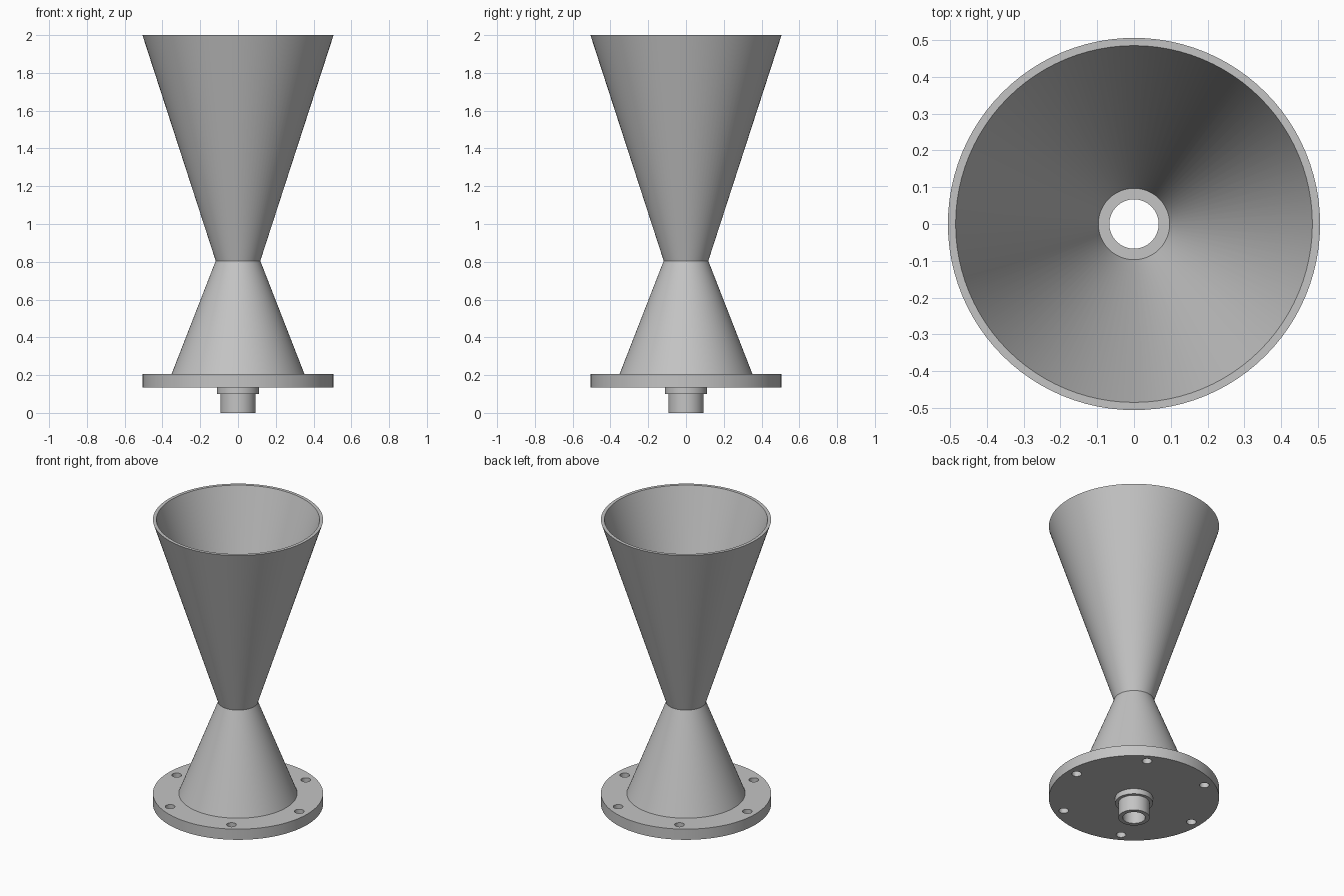
import bpy
import bmesh
import math
from mathutils import Matrix

SEGMENTS = 96
BORE = 0.067

cube = bpy.data.objects.get("Cube")
if cube:
    bpy.data.objects.remove(cube, do_unlink=True)

grey = bpy.data.materials.new("plain grey")
grey.use_nodes = True
grey.diffuse_color = (0.55, 0.55, 0.55, 1)
grey.node_tree.nodes["Principled BSDF"].inputs["Base Color"].default_value = (0.55, 0.55, 0.55, 1)


def finish(name, bm):
    """Turn a bmesh into a grey object."""
    mesh = bpy.data.meshes.new(name)
    bmesh.ops.recalc_face_normals(bm, faces=bm.faces)
    bm.to_mesh(mesh)
    bm.free()
    mesh.materials.append(grey)
    obj = bpy.data.objects.new(name, mesh)
    bpy.context.collection.objects.link(obj)
    return obj


def smooth(obj):
    bpy.ops.object.select_all(action='DESELECT')
    obj.select_set(True)
    bpy.context.view_layer.objects.active = obj
    bpy.ops.object.shade_smooth_by_angle(angle=math.radians(30))


def lathe(name, profile):
    """Spin a closed (radius, height) loop around z."""
    bm = bmesh.new()
    verts = [bm.verts.new((r, 0, z)) for r, z in profile]
    edges = [bm.edges.new((v, verts[i - 1])) for i, v in enumerate(verts)]
    bmesh.ops.spin(bm, geom=verts + edges, cent=(0, 0, 0), axis=(0, 0, 1),
                   angle=math.tau, steps=SEGMENTS, use_merge=True)
    bmesh.ops.remove_doubles(bm, verts=bm.verts, dist=1e-5)
    obj = finish(name, bm)
    smooth(obj)
    return obj


def tube(name, radius, bottom, top):
    return lathe(name, [(BORE, bottom), (radius, bottom), (radius, top), (BORE, top)])


# Flared upper horn and the conical pedestal below it
lathe("upper_horn", [(0.118, 0.805), (0.506, 2.0), (0.485, 2.0), (0.097, 0.805)])
lathe("lower_cone", [(BORE, 0.205), (0.352, 0.205), (0.118, 0.805), (BORE, 0.805)])

# Flange, collar and outlet pipe
flange = tube("flange", 0.506, 0.135, 0.205)
tube("collar", 0.112, 0.1, 0.135)
tube("outlet_pipe", 0.093, 0.0, 0.1)

# Six bolt holes through the flange
bm = bmesh.new()
for i in range(6):
    angle = i * math.tau / 6
    place = Matrix.Translation((0.445 * math.cos(angle), 0.445 * math.sin(angle), 0.17))
    bmesh.ops.create_cone(bm, cap_ends=True, segments=32, radius1=0.029,
                          radius2=0.029, depth=0.2, matrix=place)
cutter = finish("bolt_hole_cutter", bm)
cutter.hide_render = True
cutter.hide_set(True)

holes = flange.modifiers.new("bolt_holes", 'BOOLEAN')
holes.operation = 'DIFFERENCE'
holes.solver = 'EXACT'
holes.object = cutter
bpy.context.view_layer.objects.active = flange
bpy.ops.object.modifier_apply(modifier=holes.name)
bpy.data.objects.remove(cutter, do_unlink=True)
smooth(flange)
